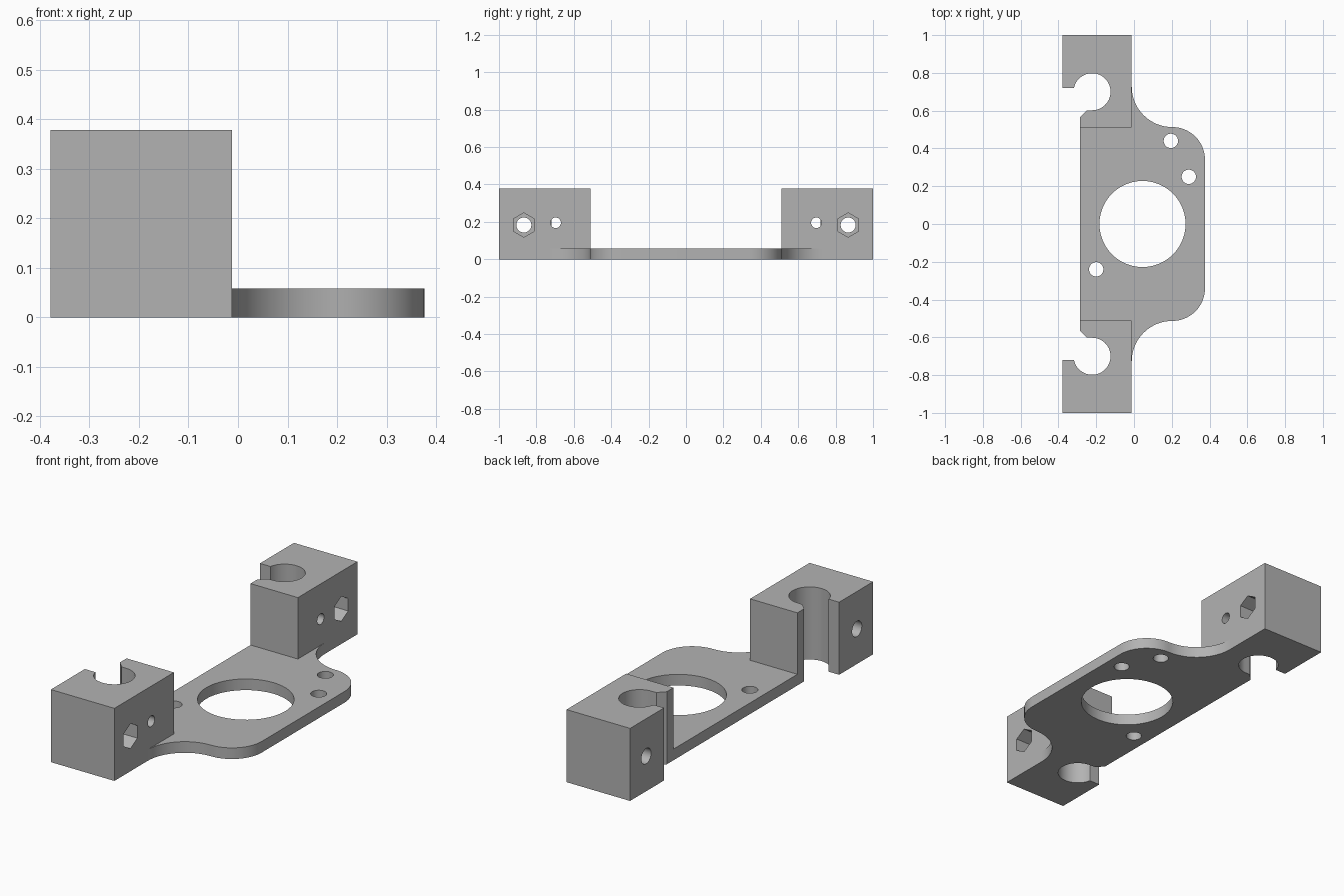
import bpy, bmesh
from math import sin, cos, radians

cube = bpy.data.objects.get("Cube")
if cube:
    bpy.data.objects.remove(cube, do_unlink=True)

GREY = (0.45, 0.45, 0.45, 1)
grey = bpy.data.materials.new("plain grey")
grey.use_nodes = True
grey.diffuse_color = GREY
grey.node_tree.nodes["Principled BSDF"].inputs["Base Color"].default_value = GREY


def arc(cx, cy, r, start, end, steps):
    """Points on an arc, angles in degrees."""
    angles = [radians(start + (end - start) * i / steps) for i in range(steps + 1)]
    return [(cx + r * cos(a), cy + r * sin(a)) for a in angles]


def circle(cx, cy, r, sides=48, start=0):
    return arc(cx, cy, r, start, start + 360, sides)[:-1]


def prism(name, points, lo, hi, axis="z"):
    """Extrude an outline along z, or a (y, z) outline along x."""
    bm = bmesh.new()
    place = (lambda p, d: (d, *p)) if axis == "x" else (lambda p, d: (*p, d))
    low = [bm.verts.new(place(p, lo)) for p in points]
    high = [bm.verts.new(place(p, hi)) for p in points]
    bm.faces.new(low)
    bm.faces.new(high)
    for i in range(len(points)):
        bm.faces.new((low[i - 1], low[i], high[i], high[i - 1]))
    bmesh.ops.recalc_face_normals(bm, faces=bm.faces)
    mesh = bpy.data.meshes.new(name)
    bm.to_mesh(mesh)
    bm.free()
    mesh.materials.append(grey)
    obj = bpy.data.objects.new(name, mesh)
    bpy.context.collection.objects.link(obj)
    return obj


def finish(obj, cutters):
    """Cut the holes, drop the cutters and shade smooth with sharp edges."""
    bpy.ops.object.select_all(action="DESELECT")
    bpy.context.view_layer.objects.active = obj
    obj.select_set(True)
    for cutter in cutters:
        cutter.hide_render = True
        mod = obj.modifiers.new("hole", "BOOLEAN")
        mod.operation, mod.solver, mod.object = "DIFFERENCE", "EXACT", cutter
        bpy.ops.object.modifier_apply(modifier=mod.name)
        bpy.data.objects.remove(cutter, do_unlink=True)
    bpy.ops.object.shade_smooth_by_angle(angle=radians(30))


# Overall sizes
LEFT, INNER, SEAT = -0.285, -0.012, 0.51
PLATE_TOP, BLOCK_TOP = 0.058, 0.378

# Motor plate: rounded outer corners flowing into the blocks
half = [(LEFT, SEAT), (INNER, SEAT)]
half += arc(0.203, 0.728, 0.215, 180, 270, 20)
half += arc(0.203, 0.34, 0.173, 90, 0, 16)[1:]
outline = half + [(x, -y) for x, y in reversed(half)]
plate = prism("motor_plate", outline, 0, PLATE_TOP)
holes = [(0.045, 0, 0.228), (0.195, 0.44, 0.038), (0.29, 0.25, 0.038), (-0.2, -0.24, 0.038)]
finish(plate, [prism("plate_hole_cutter", circle(*h), -0.1, 0.2) for h in holes])

# Clamp blocks: open rod bore, chamfered lip, screw hole with nut pocket
for side, name in ((1, "back_clamp_block"), (-1, "front_clamp_block")):
    profile = [(-0.378, 1), (INNER, 1), (INNER, SEAT), (LEFT, SEAT),
               (LEFT, 0.565), (-0.25, 0.6)]
    profile += arc(-0.222, 0.7, 0.098, -92, 168, 40)
    profile += [(-0.378, 0.72)]
    block = prism(name, [(x, y * side) for x, y in profile], 0, BLOCK_TOP)
    finish(block, [
        prism("screw_cutter", circle(0.867 * side, 0.183, 0.04), -0.5, 0.1, "x"),
        prism("nut_cutter", circle(0.867 * side, 0.183, 0.065, 6, 90), -0.13, 0.1, "x"),
        prism("set_screw_cutter", circle(0.697 * side, 0.195, 0.028), -0.22, 0.1, "x"),
    ])
